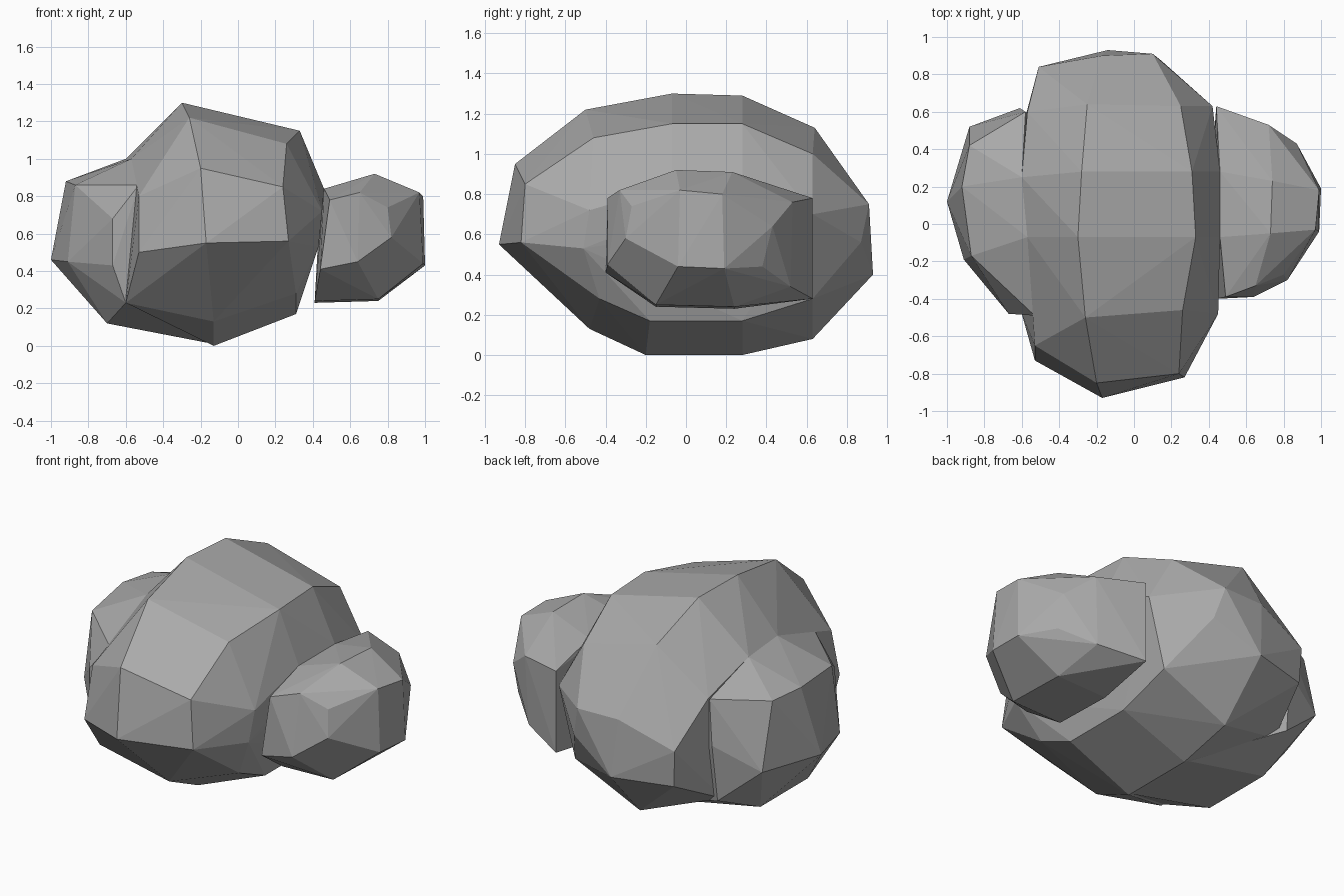
import bpy
import bmesh

default_cube = bpy.data.objects.get("Cube")
if default_cube:
    bpy.data.objects.remove(default_cube, do_unlink=True)


def make_material(name, value):
    """Flat grey material, shown alike in viewport and render."""
    material = bpy.data.materials.new(name)
    material.use_nodes = True
    colour = (value, value, value, 1)
    material.diffuse_color = colour
    shader = material.node_tree.nodes["Principled BSDF"]
    shader.inputs["Base Color"].default_value = colour
    shader.inputs["Roughness"].default_value = 1
    return material


def make_boulder(name, strips, material):
    """Chiselled convex boulder wrapped around strips of corner points."""
    mesh = bpy.data.meshes.new(name)
    builder = bmesh.new()
    for strip in strips:
        for corner in strip:
            builder.verts.new(corner)
    hull = bmesh.ops.convex_hull(builder, input=builder.verts[:])
    unused = {item for item in hull["geom_interior"] + hull["geom_unused"]
              if isinstance(item, bmesh.types.BMVert)}
    bmesh.ops.delete(builder, geom=list(unused), context='VERTS')
    bmesh.ops.recalc_face_normals(builder, faces=builder.faces[:])
    builder.to_mesh(mesh)
    builder.free()
    mesh.materials.append(material)
    for polygon in mesh.polygons:
        polygon.use_smooth = False
    boulder = bpy.data.objects.new(name, mesh)
    bpy.context.scene.collection.objects.link(boulder)
    return boulder


stone = make_material("stone grey", .4)

# Main boulder: rings of corners running front to back
main_crest = [(-.2, -.85, .95), (-.26, -.5, 1.22), (-.3, -.07, 1.3),
              (-.28, .28, 1.29), (-.25, .64, 1.13), (-.17, .9, .75)]
main_shoulder = [(.24, -.8, .85), (.26, -.46, 1.08), (.33, -.07, 1.15),
                 (.31, .28, 1.15), (.25, .63, 1), (.1, .91, .75)]
main_flank = [(.27, -.82, .56), (.43, -.51, .53), (.45, -.48, .72), (.46, -.07, .84),
              (.46, .28, .84), (.42, .63, .7), (.15, .87, .56)]
main_underside = [(.31, -.43, .28), (.31, -.18, .17), (.31, .28, .17), (.31, .63, .28)]
main_keel = [(-.17, -.93, .55), (-.13, -.48, .13), (-.13, -.2, 0),
             (-.13, .28, 0), (-.13, .63, .08), (-.14, .93, .4)]
main_far_side = [(-.53, -.73, .5), (-.53, -.65, .8), (-.57, -.07, 1), (-.6, .25, 1),
                 (-.57, .6, .87), (-.51, .84, .62), (-.5, .83, .4),
                 (-.6, -.48, .23), (-.6, .5, .23)]
make_boulder("main_boulder", [main_crest, main_shoulder, main_flank,
                              main_underside, main_keel, main_far_side], stone)

# Small boulder leaning on the +x side
small_crest = [(.49, -.39, .78), (.65, -.33, .82), (.46, -.07, .84), (.73, -.05, .92),
               (.74, .23, .91), (.46, .28, .84), (.72, .53, .76), (.44, .63, .78)]
small_shoulder = [(.8, -.27, .74), (.97, -.03, .82), (.99, .18, .8), (.87, .43, .64)]
small_waist = [(.44, -.4, .41), (.64, -.39, .45), (.82, -.3, .58), (.99, -.04, .44),
               (1, .19, .43), (.87, .38, .44), (.7, .52, .34), (.44, .63, .28)]
small_base = [(.41, -.15, .24), (.75, -.15, .25), (.75, .24, .24), (.41, .24, .23)]
make_boulder("small_boulder", [small_crest, small_shoulder, small_waist, small_base], stone)

# Broad boulder merged into the -x side
side_crest = [(-.53, -.49, .86), (-.87, -.17, .86), (-.92, .2, .88), (-.88, .42, .87),
              (-.57, -.07, 1), (-.6, .25, 1), (-.58, .6, .87)]
side_waist = [(-.67, -.48, .68), (-.67, -.48, .43), (-.91, -.19, .45),
              (-1, .12, .46), (-.88, .52, .47), (-.61, .62, .6)]
side_base = [(-.6, -.46, .23), (-.7, -.18, .12), (-.7, .28, .12), (-.62, .58, .25),
             (-.13, -.2, .01), (-.13, .28, .01)]
make_boulder("side_boulder", [side_crest, side_waist, side_base], stone)
